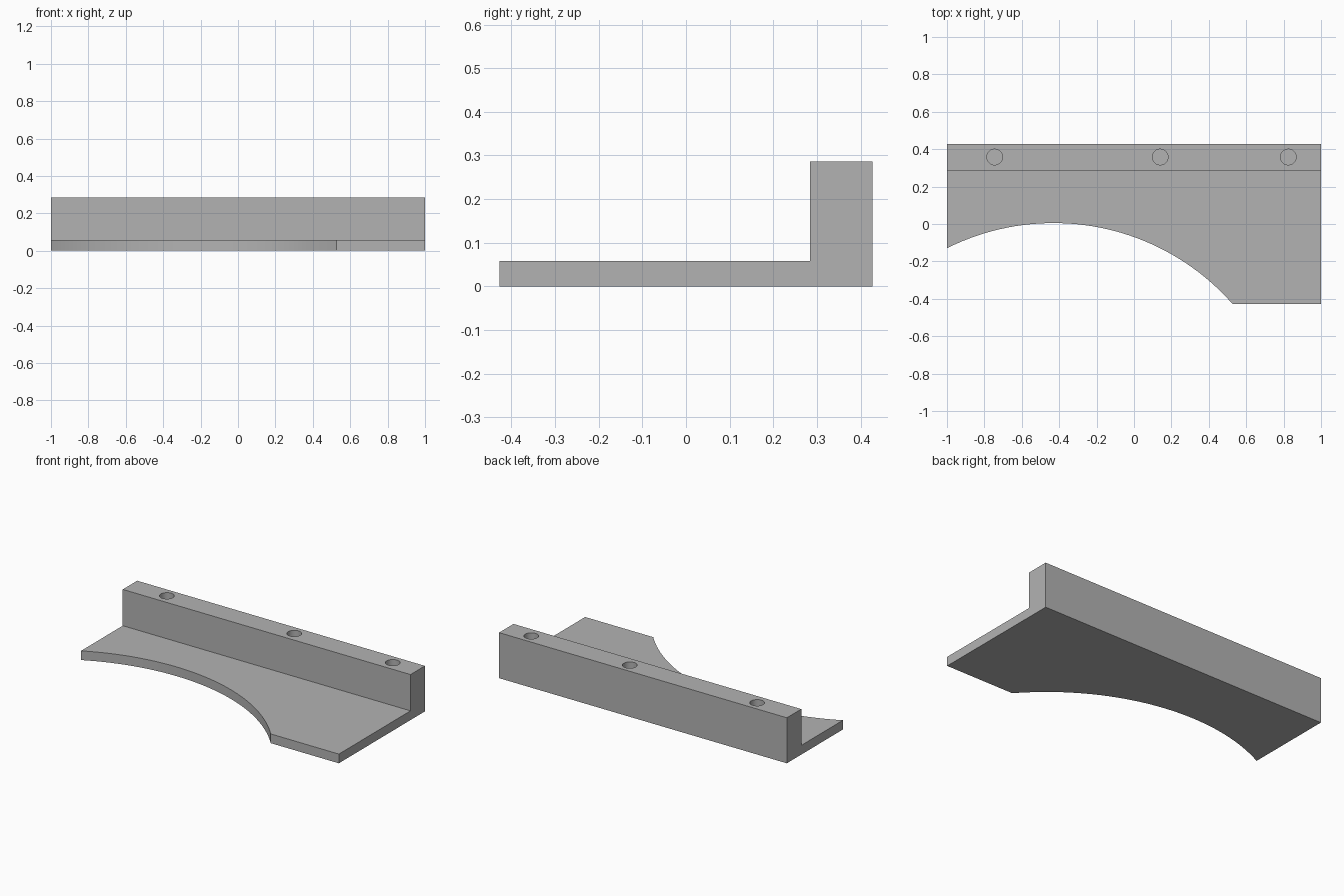
import bpy
import math

default = bpy.data.objects.get("Cube")
if default:
    bpy.data.objects.remove(default, do_unlink=True)

HALF_X, HALF_Y = 1.0, 0.427
PLATE_TOP, RAIL_TOP, RAIL_FRONT = 0.058, 0.286, 0.284

grey = bpy.data.materials.new("plain_grey")
grey.use_nodes = True
colour = (0.45, 0.45, 0.45, 1)
grey.diffuse_color = colour
grey.node_tree.nodes["Principled BSDF"].inputs["Base Color"].default_value = colour


def extrude_profile(name, profile):
    """Extrude a (y, z) outline along the full width."""
    n = len(profile)
    verts = [(x, y, z) for x in (-HALF_X, HALF_X) for y, z in profile]
    faces = [tuple(reversed(range(n))), tuple(range(n, 2 * n))]
    faces += [(i, (i + 1) % n, n + (i + 1) % n, n + i) for i in range(n)]
    mesh = bpy.data.meshes.new(name)
    mesh.from_pydata(verts, [], faces)
    obj = bpy.data.objects.new(name, mesh)
    bpy.context.collection.objects.link(obj)
    obj.data.materials.append(grey)
    return obj


def cut_cylinder(target, x, y, radius, bottom, top, sides):
    """Subtract an upright cylinder from the target."""
    bpy.ops.mesh.primitive_cylinder_add(
        vertices=sides, radius=radius, depth=top - bottom,
        location=(x, y, (top + bottom) / 2))
    cutter = bpy.context.object
    cutter.name = "cutter"
    cutter.hide_render = True
    cutter.data.materials.append(grey)
    mod = target.modifiers.new("cut", "BOOLEAN")
    mod.operation = "DIFFERENCE"
    mod.solver = "EXACT"
    mod.object = cutter
    bpy.context.view_layer.objects.active = target
    bpy.ops.object.modifier_apply(modifier=mod.name)
    bpy.data.objects.remove(cutter, do_unlink=True)


# L-shaped bracket: thin plate with a tall rail along the back
bracket = extrude_profile("bracket", [
    (-HALF_Y, 0), (HALF_Y, 0), (HALF_Y, RAIL_TOP),
    (RAIL_FRONT, RAIL_TOP), (RAIL_FRONT, PLATE_TOP), (-HALF_Y, PLATE_TOP)])

# Curved cut-out in the front edge of the plate
cut_cylinder(bracket, -0.43, -1.27, 1.275, -0.1, 0.2, 192)

# Blind screw holes in the top of the rail
for hole_x in (-0.745, 0.14, 0.825):
    cut_cylinder(bracket, hole_x, 0.358, 0.042, 0.086, RAIL_TOP + 0.1, 48)

# Smooth the curved walls, keep the edges sharp
bpy.ops.object.select_all(action="DESELECT")
bracket.select_set(True)
bpy.context.view_layer.objects.active = bracket
bpy.ops.object.shade_smooth_by_angle(angle=math.radians(30))
